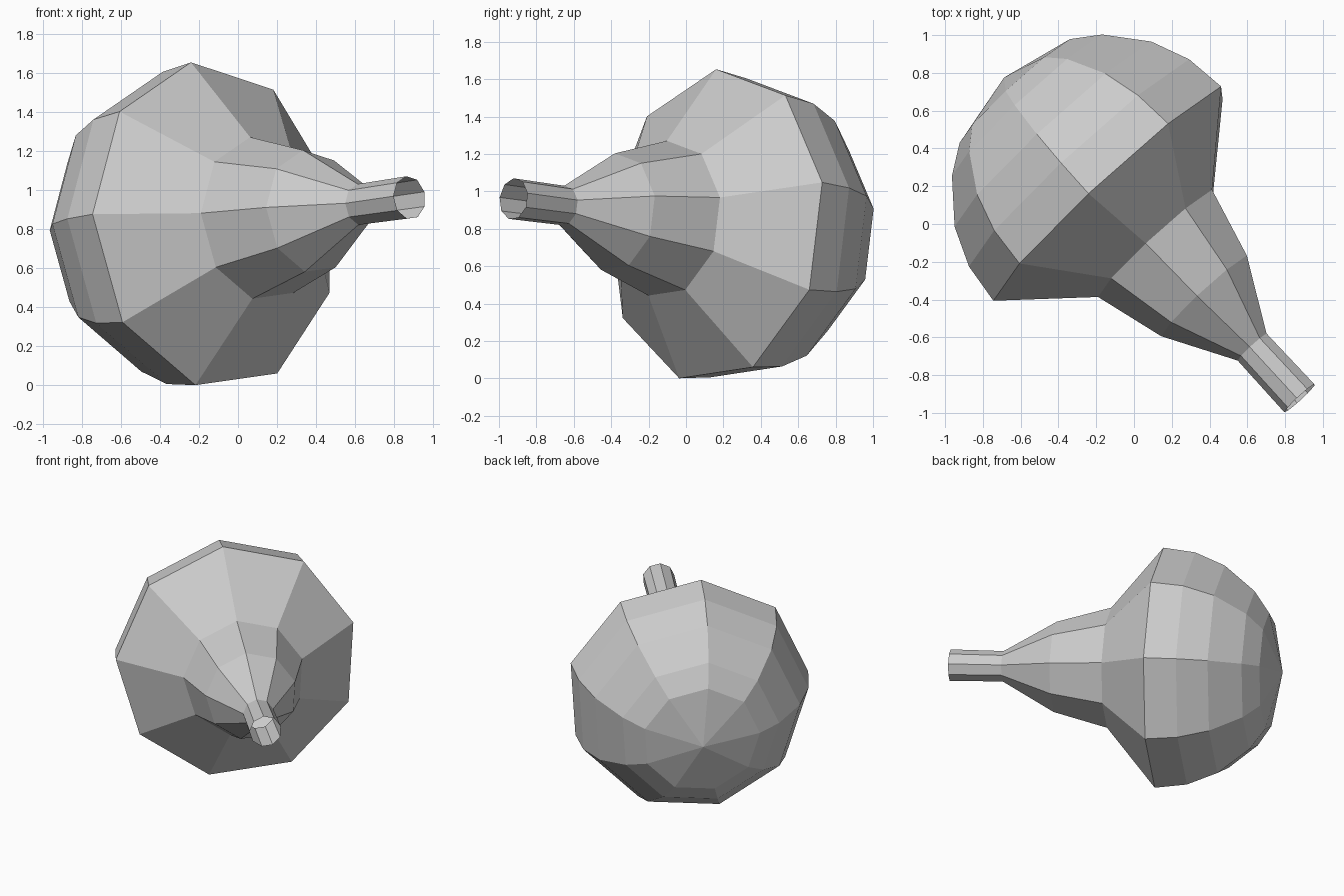
import bpy, bmesh, math
from mathutils import Vector

if "Cube" in bpy.data.objects:
    bpy.data.objects.remove(bpy.data.objects["Cube"])

SIDES = 9
CENTRE = Vector((-0.121, 0.161, 0.817))          # middle of the widest ring
AXIS = Vector((0.675, -0.732, 0.097)).normalized()  # towards the open neck
U = Vector((-0.119, 0.0, 0.833))
U = (U - AXIS * U.dot(AXIS)).normalized()
W = AXIS.cross(U)

# Profile: (distance along axis, radius), from open neck to rounded end
PROFILE = [(1.48, 0.111), (1.11, 0.107), (0.74, 0.318), (0.36, 0.423),
           (0.0, 0.845), (-0.222, 0.817), (-0.43, 0.73),
           (-0.64, 0.557), (-0.742, 0.409)]
POLE = -0.84

bm = bmesh.new()
rings = []
for s, r in PROFILE:
    ring = []
    for j in range(SIDES):
        t = 2 * math.pi * j / SIDES
        ring.append(bm.verts.new(CENTRE + AXIS * s + (U * math.cos(t) + W * math.sin(t)) * r))
    rings.append(ring)

# Side bands
for a, b in zip(rings, rings[1:]):
    for j in range(SIDES):
        k = (j + 1) % SIDES
        bm.faces.new((a[j], b[j], b[k], a[k]))

# Rounded end closes in a fan
pole = bm.verts.new(CENTRE + AXIS * POLE)
for j in range(SIDES):
    bm.faces.new((rings[-1][j], pole, rings[-1][(j + 1) % SIDES]))

mesh = bpy.data.meshes.new("flask_body")
bm.to_mesh(mesh)
bm.free()
bpy.context.collection.objects.link(bpy.data.objects.new("flask_body", mesh))
